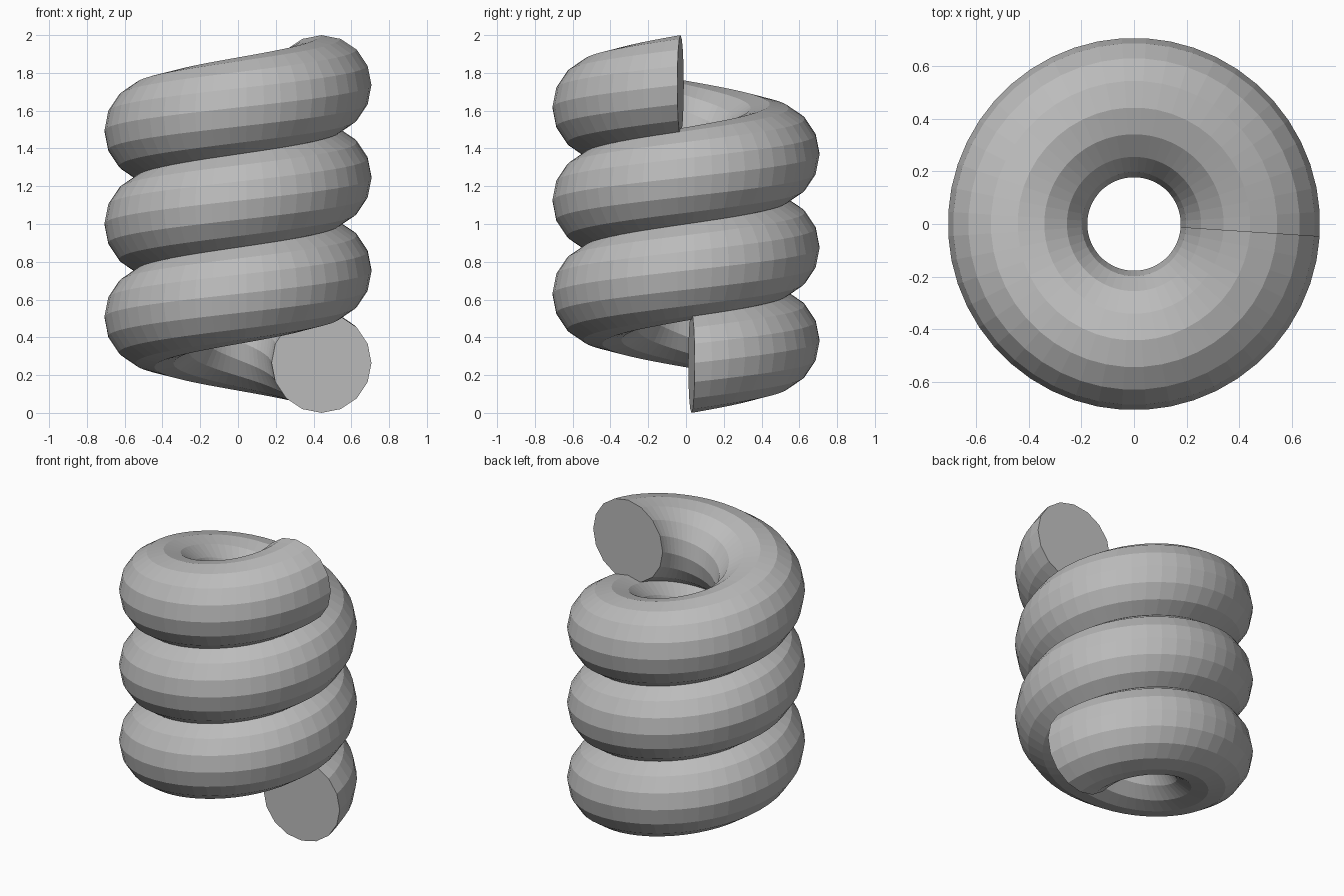
import bpy
import bmesh
from math import sin, cos, radians, tau

cube = bpy.data.objects.get("Cube")
if cube:
    bpy.data.objects.remove(cube, do_unlink=True)

SIDES = 16          # sides of the tube section
STEPS = 48          # sections per turn
TURNS = 3
COIL_R = 0.443
TUBE_R = 0.265
HEIGHT = 2.0

# Plain grey material
grey = bpy.data.materials.new("plain grey")
grey.use_nodes = True
colour = (0.5, 0.5, 0.5, 1.0)
grey.diffuse_color = colour
grey.node_tree.nodes["Principled BSDF"].inputs["Base Color"].default_value = colour

bm = bmesh.new()


def section(index, count):
    """One upright ring of the tube, placed along the rising coil."""
    angle = tau * (index + 0.5) / STEPS
    z = TUBE_R + (HEIGHT - 2 * TUBE_R) * index / (count - 1)
    ring = []
    for s in range(SIDES):
        a = tau * s / SIDES
        r = COIL_R + TUBE_R * cos(a)
        ring.append(bm.verts.new((r * cos(angle), r * sin(angle), z + TUBE_R * sin(a))))
    return ring


# Coil wall
count = STEPS * TURNS
rings = [section(i, count) for i in range(count)]
for low, high in zip(rings, rings[1:]):
    for s in range(SIDES):
        t = (s + 1) % SIDES
        bm.faces.new((low[s], low[t], high[t], high[s]))

# Flat end caps
bm.faces.new(rings[0])
bm.faces.new(rings[-1])
bmesh.ops.recalc_face_normals(bm, faces=bm.faces)

mesh = bpy.data.meshes.new("coil")
bm.to_mesh(mesh)
bm.free()
mesh.materials.append(grey)
coil = bpy.data.objects.new("coil", mesh)
bpy.context.collection.objects.link(coil)
